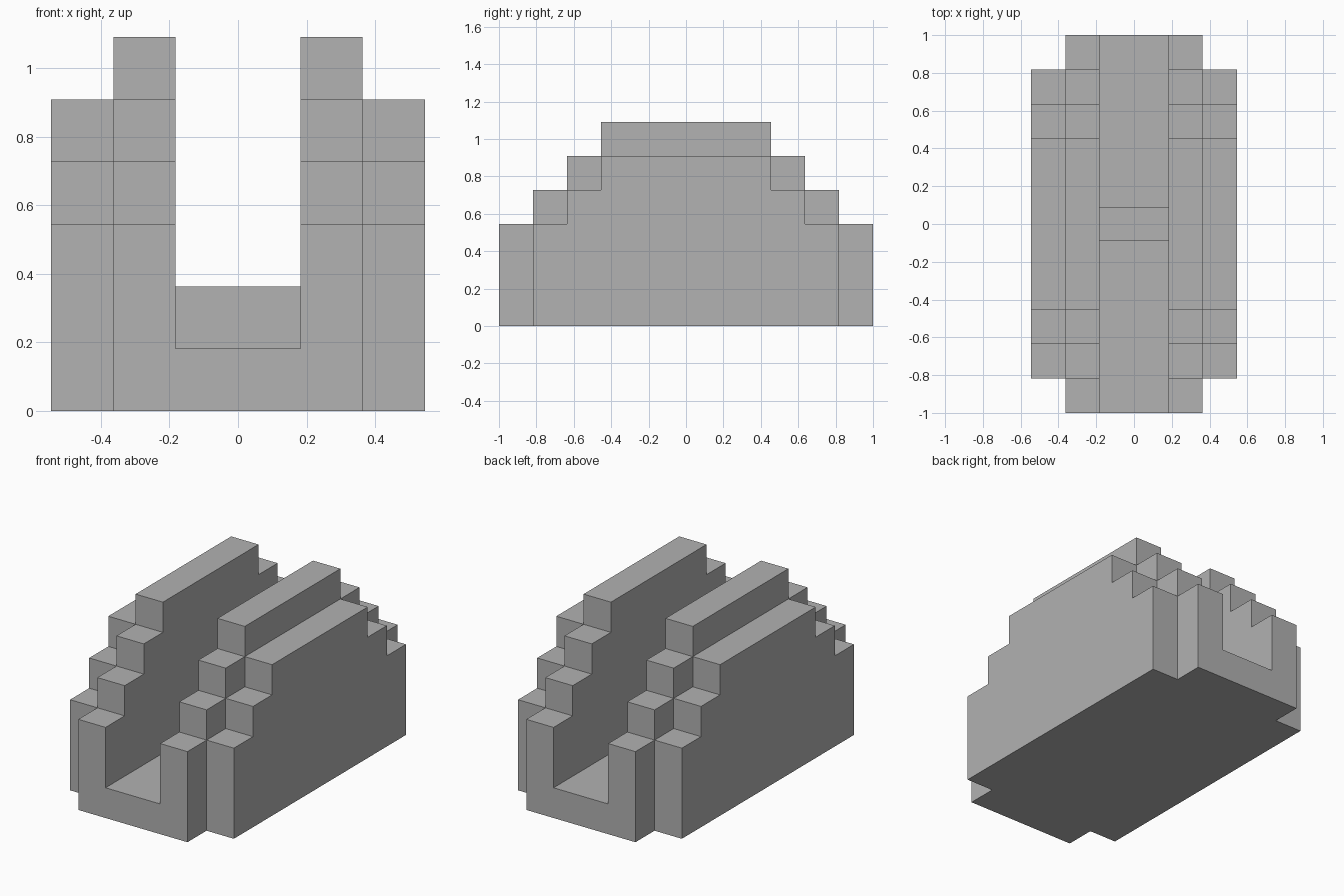
import bpy
import bmesh

U = 2 / 11  # one block

cube = bpy.data.objects.get("Cube")
if cube:
    bpy.data.objects.remove(cube, do_unlink=True)

grey = bpy.data.materials.new("stone_grey")
grey.use_nodes = True
colour = (0.445, 0.445, 0.445, 1)
grey.diffuse_color = colour
grey.node_tree.nodes["Principled BSDF"].inputs["Base Color"].default_value = colour


def extrude_profile(name, profile, x0, x1):
    """Extrude a closed (y, z) outline from x0 to x1, all measured in blocks."""
    bm = bmesh.new()
    face = bm.faces.new([bm.verts.new((x0 * U, y * U, z * U)) for y, z in profile])
    moved = bmesh.ops.extrude_face_region(bm, geom=[face])["geom"]
    verts = [v for v in moved if isinstance(v, bmesh.types.BMVert)]
    bmesh.ops.translate(bm, verts=verts, vec=((x1 - x0) * U, 0, 0))
    # The starting face stays as the closing cap
    bmesh.ops.recalc_face_normals(bm, faces=bm.faces)
    mesh = bpy.data.meshes.new(name)
    bm.to_mesh(mesh)
    bm.free()
    mesh.materials.append(grey)
    obj = bpy.data.objects.new(name, mesh)
    bpy.context.collection.objects.link(obj)
    return obj


def stepped(half_length, first_top, steps):
    """Outline that climbs one block up and one block inward per step."""
    side = [(half_length, 0)]
    for i in range(steps):
        y, z = half_length - i, first_top + i
        side += [(y, z), (y - 1, z)] if i < steps - 1 else [(y, z)]
    return side + [(-y, z) for y, z in reversed(side)]


def slab(half_length, bottom, top):
    return [(half_length, bottom), (half_length, top),
            (-half_length, top), (-half_length, bottom)]


# Channel floor with a low cross bar in the middle
extrude_profile("channel_floor", slab(5.5, 0, 1), -1, 1)
extrude_profile("cross_bar", slab(0.5, 1, 2), -1, 1)

# Tall inner and shorter outer stepped walls on both sides
for side, sign in (("left", 1), ("right", -1)):
    extrude_profile(side + "_inner_wall", stepped(5.5, 3, 4), sign, 2 * sign)
    extrude_profile(side + "_outer_wall", stepped(4.5, 3, 3), 2 * sign, 3 * sign)
